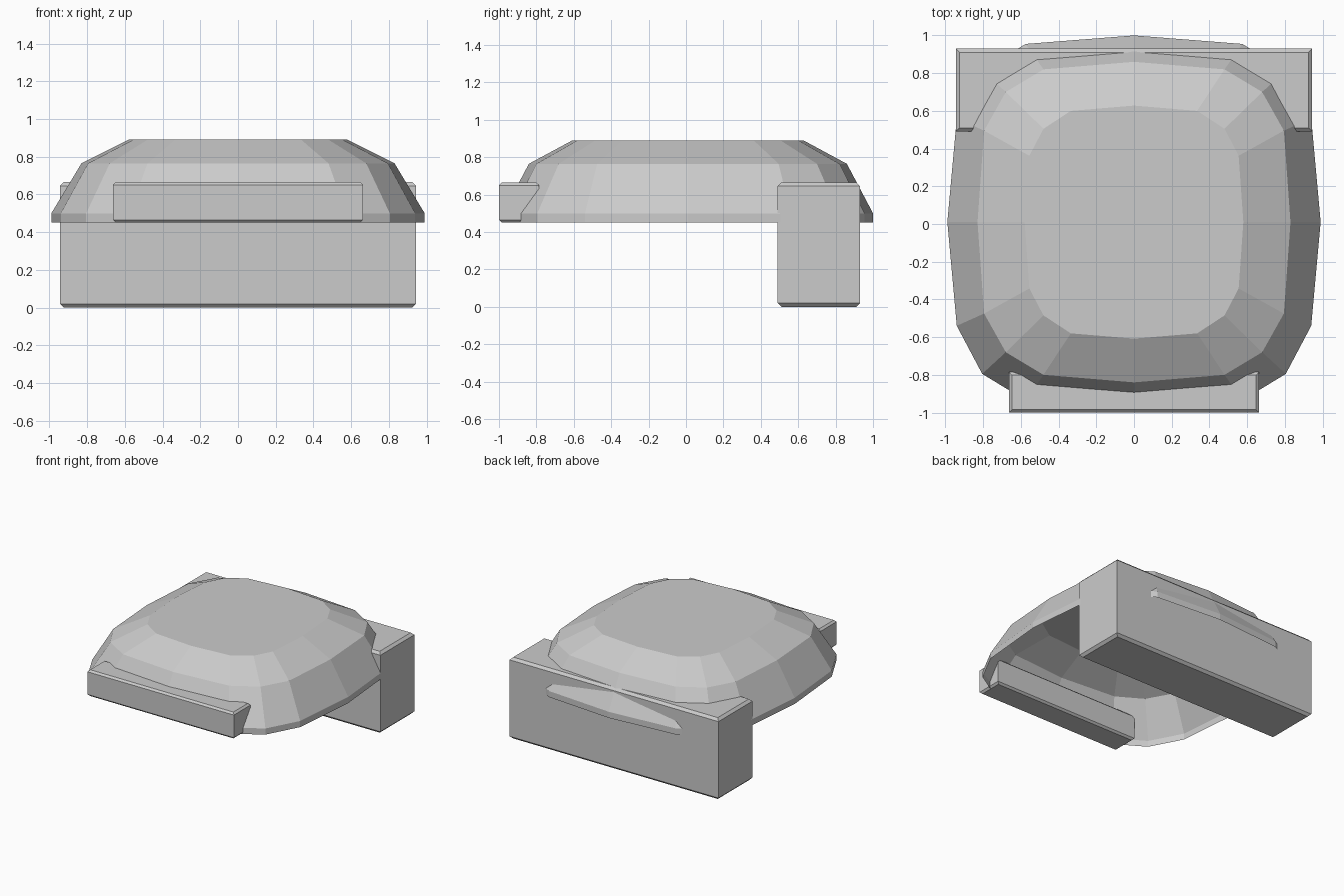
import bpy, bmesh

if "Cube" in bpy.data.objects:
    bpy.data.objects.remove(bpy.data.objects["Cube"])


def finish(bm, name):
    bmesh.ops.recalc_face_normals(bm, faces=bm.faces)
    mesh = bpy.data.meshes.new(name)
    bm.to_mesh(mesh)
    bm.free()
    obj = bpy.data.objects.new(name, mesh)
    bpy.context.collection.objects.link(obj)
    return obj


def loft(name, rings, close_bottom):
    """Skin stacked rings of 3D points and cap the ends."""
    bm = bmesh.new()
    loops = [[bm.verts.new(p) for p in ring] for ring in rings]
    n = len(loops[0])
    for a, b in zip(loops, loops[1:]):
        for i in range(n):
            j = (i + 1) % n
            bm.faces.new((a[i], a[j], b[j], b[i]))
    bm.faces.new(loops[-1])
    if close_bottom:
        bm.faces.new(loops[0][::-1])
    return finish(bm, name)


def ring_from_quadrant(q, z, cy=0.01):
    """Mirror a quarter outline (from +x to +y) into a full ring."""
    half = q + [(-x, y) for x, y in q[-2::-1]]
    full = half + [(x, -y) for x, y in half[-2:0:-1]]
    return [(x, y + cy, z) for x, y in full]


def block(name, hx, y0, y1, z0, z1, c=0.02):
    """Box with chamfered top and bottom rims, sharp upright edges."""
    def rect(d, z):
        return [(-hx + d, y0 + d, z), (hx - d, y0 + d, z),
                (hx - d, y1 - d, z), (-hx + d, y1 - d, z)]
    return loft(name, [rect(c, z0), rect(0, z0 + c),
                       rect(0, z1 - c), rect(c, z1)], True)


# Domed shell, open underneath
rim = [(0.99, 0), (0.94, 0.55), (0.805, 0.805), (0.575, 0.945), (0, 0.99)]
shoulder = [(0.83, 0), (0.795, 0.485), (0.68, 0.69), (0.48, 0.81), (0, 0.85)]
crown = [(0.58, 0), (0.555, 0.352), (0.48, 0.495), (0.335, 0.59), (0, 0.618)]
loft("domed_shell", [ring_from_quadrant(rim, 0.45),
                     ring_from_quadrant(rim, 0.50),
                     ring_from_quadrant(shoulder, 0.765),
                     ring_from_quadrant(crown, 0.89)], False)

# Tall rear support block and slim front lip
block("rear_block", 0.945, 0.49, 0.93, 0.0, 0.665, 0.02)
block("front_lip", 0.663, -1.0, -0.785, 0.45, 0.665, 0.015)
